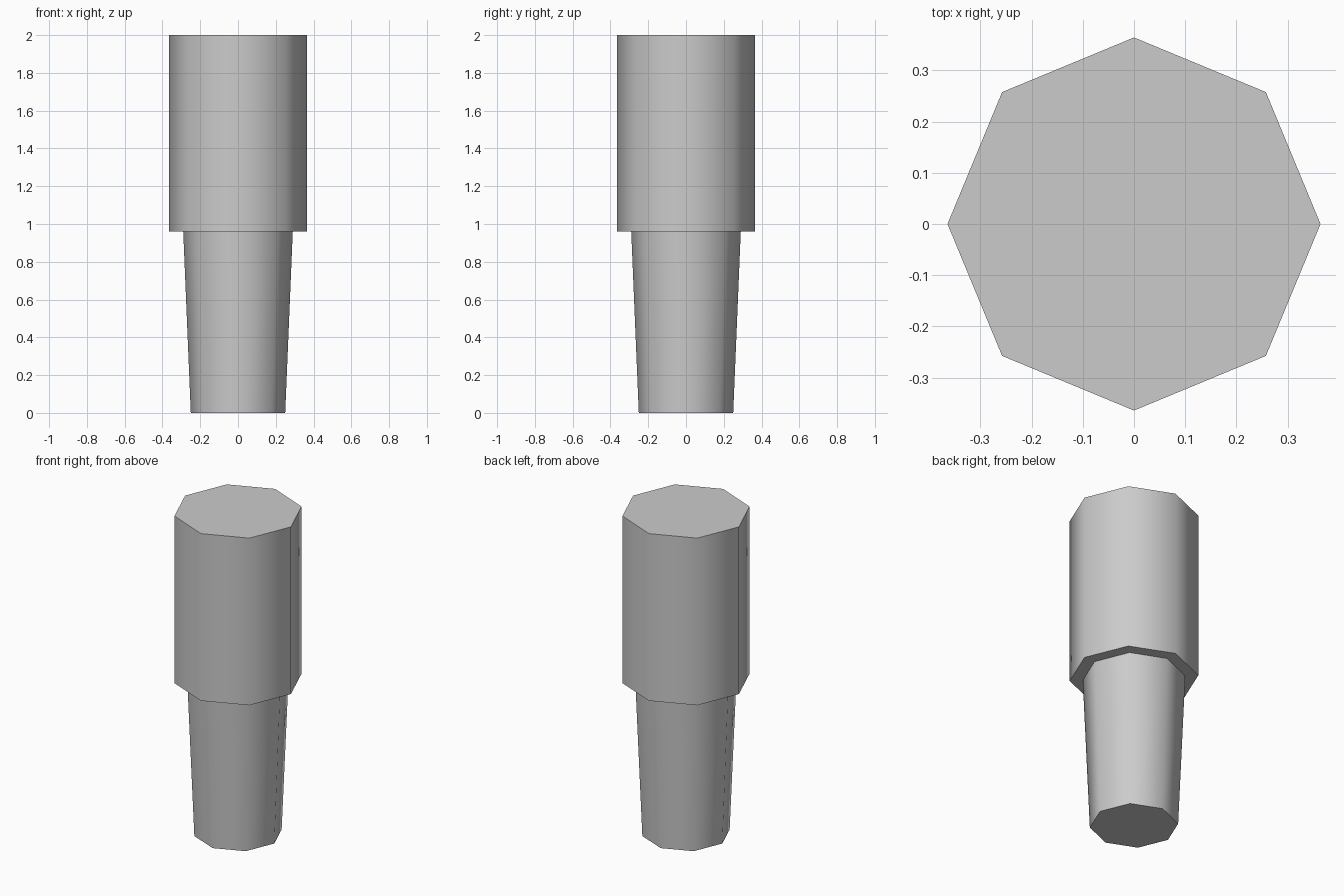
import bpy
import bmesh
import math

if "Cube" in bpy.data.objects:
    bpy.data.objects.remove(bpy.data.objects["Cube"])

SIDES = 8

grey = bpy.data.materials.new("plain grey")
grey.diffuse_color = (0.6, 0.6, 0.6, 1.0)
grey.use_nodes = True
grey.node_tree.nodes["Principled BSDF"].inputs["Base Color"].default_value = grey.diffuse_color

# Stepped profile as (radius, height): tapered shank, ledge, straight head
profile = [(0.25, 0.0), (0.29, 0.96), (0.364, 0.96), (0.364, 2.0)]

bm = bmesh.new()
rings = []
for r, z in profile:
    rings.append([bm.verts.new((r * math.cos(math.tau * i / SIDES),
                                r * math.sin(math.tau * i / SIDES), z))
                  for i in range(SIDES)])

# Side walls and ledge
for low, high in zip(rings, rings[1:]):
    for i in range(SIDES):
        j = (i + 1) % SIDES
        bm.faces.new((low[i], low[j], high[j], high[i]))

# End caps
bm.faces.new(rings[0][::-1])
bm.faces.new(rings[-1])
bmesh.ops.recalc_face_normals(bm, faces=bm.faces[:])

mesh = bpy.data.meshes.new("stepped_peg")
bm.to_mesh(mesh)
bm.free()
mesh.materials.append(grey)
peg = bpy.data.objects.new("stepped_peg", mesh)
bpy.context.collection.objects.link(peg)

# Smooth around the sides, crisp at caps and ledge
bpy.context.view_layer.objects.active = peg
peg.select_set(True)
bpy.ops.object.shade_smooth_by_angle(angle=math.radians(60))
